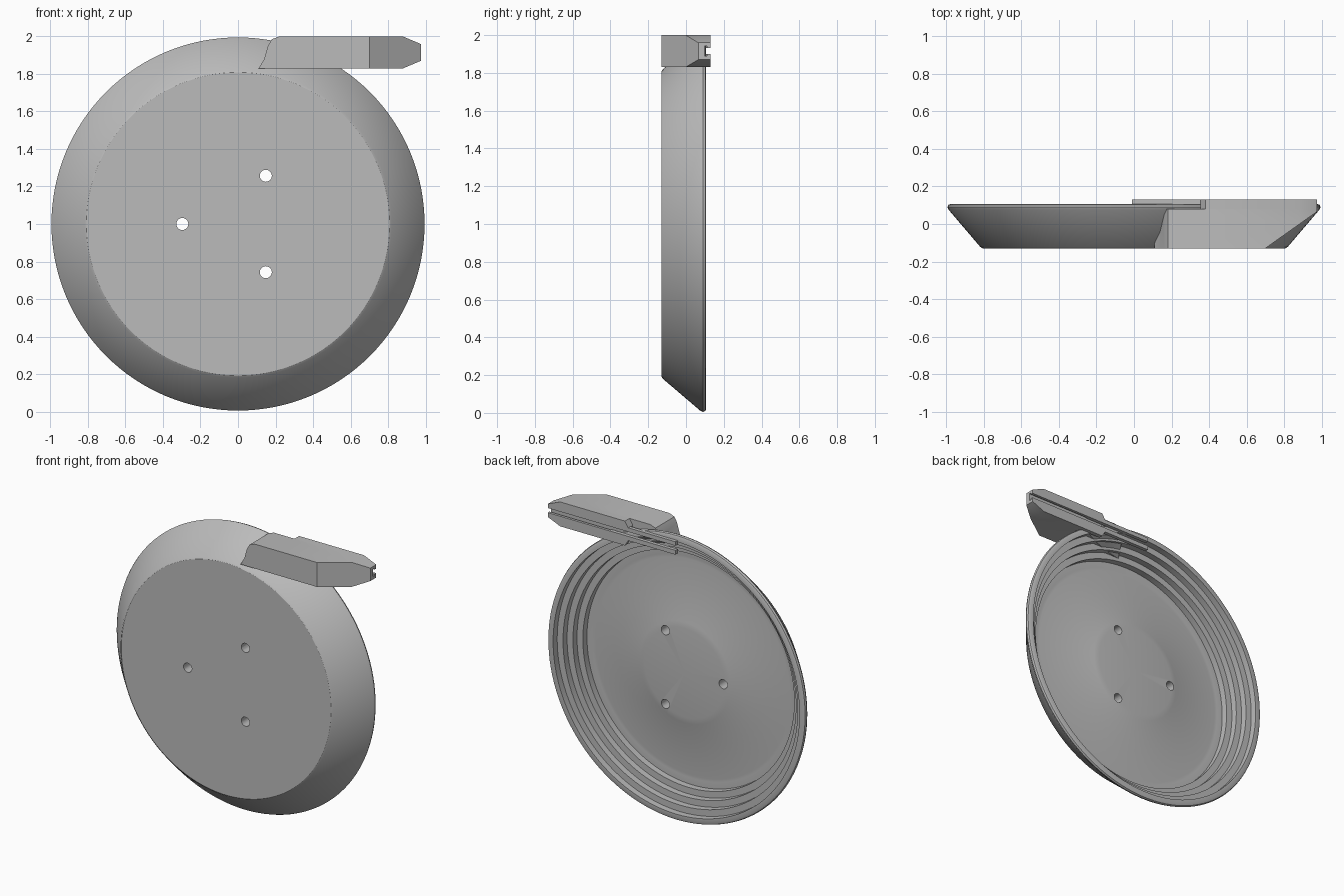
import bpy, bmesh, math
from mathutils import Vector

cube = bpy.data.objects.get("Cube")
if cube:
    bpy.data.objects.remove(cube)

grey = bpy.data.materials.new("plain_grey")
grey.use_nodes = True
grey.diffuse_color = (0.5, 0.5, 0.5, 1)
grey.node_tree.nodes["Principled BSDF"].inputs["Base Color"].default_value = (0.5, 0.5, 0.5, 1)


def finish(bm, name):
    bmesh.ops.recalc_face_normals(bm, faces=bm.faces)
    mesh = bpy.data.meshes.new(name)
    bm.to_mesh(mesh)
    bm.free()
    mesh.materials.append(grey)
    obj = bpy.data.objects.new(name, mesh)
    bpy.context.collection.objects.link(obj)
    return obj


def lathe(name, profile, centre=(0, 0, 1), steps=128):
    """Turn a (radius, y) profile about an axis along y."""
    bm = bmesh.new()
    c = Vector(centre)
    verts = [bm.verts.new(c + Vector((r, y, 0))) for r, y in profile]
    edges = [bm.edges.new(pair) for pair in zip(verts, verts[1:])]
    bmesh.ops.spin(bm, geom=verts + edges, cent=c, axis=(0, 1, 0),
                   angle=math.tau, steps=steps)
    bmesh.ops.remove_doubles(bm, verts=bm.verts, dist=1e-4)
    return finish(bm, name)


def prism(name, outline, y0, y1, slanted=False):
    """Extrude an (x, z) outline along y; optionally slice the slanted nose."""
    bm = bmesh.new()
    face = bm.faces.new([bm.verts.new((x, y0, z)) for x, z in outline])
    new = bmesh.ops.extrude_face_region(bm, geom=[face])["geom"]
    bmesh.ops.translate(bm, vec=(0, y1 - y0, 0),
                        verts=[v for v in new if isinstance(v, bmesh.types.BMVert)])
    if slanted:
        bmesh.ops.bisect_plane(bm, geom=bm.verts[:] + bm.edges[:] + bm.faces[:],
                               plane_co=(0.7, -0.13, 0), plane_no=(0.195, -0.275, 0),
                               clear_outer=True)
        bmesh.ops.holes_fill(bm, edges=[e for e in bm.edges if e.is_boundary])
    return finish(bm, name)


def box(name, x0, x1, y0, y1, z0, z1):
    return prism(name, [(x0, z0), (x1, z0), (x1, z1), (x0, z1)], y0, y1)


def cut(obj, cutters):
    bpy.context.view_layer.objects.active = obj
    for cutter in cutters:
        cutter.hide_render = True
        mod = obj.modifiers.new("cut", 'BOOLEAN')
        mod.operation, mod.solver, mod.object = 'DIFFERENCE', 'EXACT', cutter
        bpy.ops.object.modifier_apply(modifier=mod.name)


# Dish: flat front, flared wall, rounded lip, stepped inside, domed floor
profile = [(0, -0.13), (0.808, -0.13), (0.82, -0.122), (0.988, 0.075),
           (0.995, 0.09), (0.99, 0.102), (0.978, 0.107), (0.95, 0.107)]
radius, depth = 0.95, 0.107
for i in range(4):
    depth -= 0.045
    profile.append((radius, depth))
    radius -= 0.045
    profile.append((radius, depth))
profile += [(0.75, -0.075), (0.35, 0.01), (0.31, 0.015), (0, 0.015)]
dish = lathe("dish", profile)

# Three mounting holes
holes = []
for k in range(3):
    a = math.pi / 3 + k * math.tau / 3
    holes.append(lathe("hole_cutter", [(0, -0.3), (0.032, -0.3), (0.032, 0.3), (0, 0.3)],
                       (0.297 * math.cos(a), 0, 1 + 0.297 * math.sin(a)), 24))
cut(dish, holes)

# Tangential arm with slanted nose, its thicker rear, and the thin rail
nose = [(0.88, 2.0), (0.975, 1.96), (0.975, 1.87), (0.88, 1.83)]
arm = prism("arm_body", [(0.11, 1.83), (0.14, 1.88), (0.16, 1.95), (0.18, 1.985),
                         (0.22, 2.0)] + nose, -0.13, 0.08, True)
rear = prism("arm_rear", [(0.38, 1.83), (0.355, 1.87), (0.355, 1.96), (0.38, 2.0)] + nose,
             0.07, 0.13, True)
rail = box("rail", -0.01, 0.5, 0.105, 0.13, 1.87, 1.96)

# Keep the inside of the dish clear, and run a slot along the back
inside = lathe("inside_cutter", [(0, -0.08), (0.79, -0.08), (0.955, 0.1), (0, 0.1)])
slot = box("slot_cutter", -0.2, 1.2, 0.1, 0.2, 1.9, 1.932)
undercut = box("undercut_cutter", -0.2, 1.2, 0.097, 0.112, 1.89, 1.942)
cut(arm, [inside])
cut(rear, [inside, slot, undercut])
cut(rail, [slot])

for helper in holes + [inside, slot, undercut]:
    bpy.data.objects.remove(helper)

# Smooth the curved walls, keep the edges crisp
bpy.ops.object.select_all(action='DESELECT')
for obj in (dish, arm, rear, rail):
    obj.select_set(True)
bpy.context.view_layer.objects.active = dish
bpy.ops.object.shade_smooth_by_angle(angle=math.radians(30))
